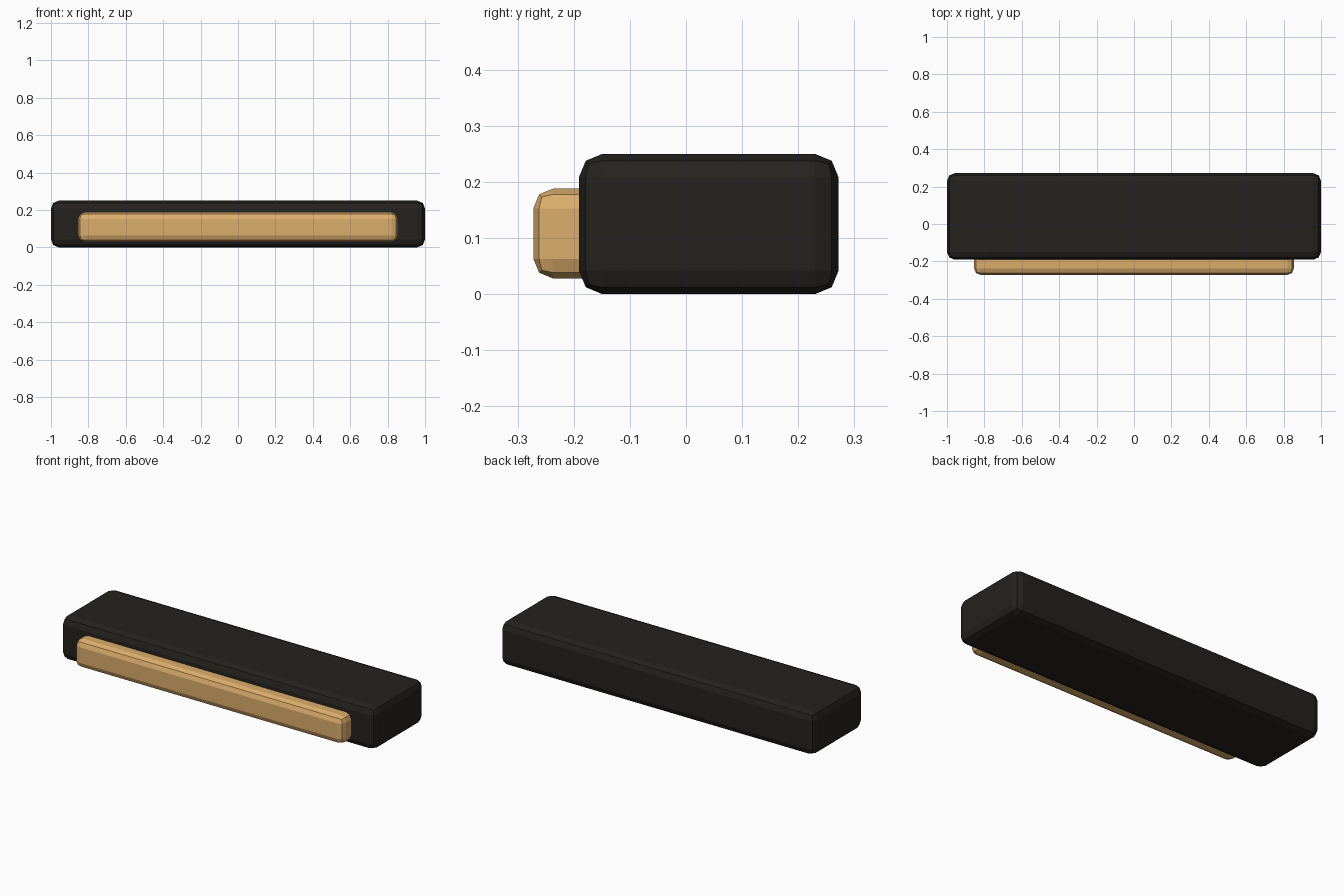
import bpy

if "Cube" in bpy.data.objects:
    bpy.data.objects.remove(bpy.data.objects["Cube"])


def material(name, color):
    mat = bpy.data.materials.new(name)
    mat.diffuse_color = color
    mat.use_nodes = True
    mat.node_tree.nodes["Principled BSDF"].inputs["Base Color"].default_value = mat.diffuse_color
    return mat


def rounded_box(name, low, high, bevel, mat):
    center = [(a + b) / 2 for a, b in zip(low, high)]
    size = [b - a for a, b in zip(low, high)]
    bpy.ops.mesh.primitive_cube_add(size=1, location=center)
    obj = bpy.context.object
    obj.name = name
    obj.scale = size
    bpy.ops.object.transform_apply(location=False, rotation=False, scale=True)
    mod = obj.modifiers.new("rounded_edges", 'BEVEL')
    mod.width = bevel
    mod.segments = 2
    obj.data.materials.append(mat)
    return obj


dark = material("dark_shell", (0.018, 0.016, 0.013, 1))
amber = material("warm_amber", (0.72, 0.42, 0.15, 1))

# Main dark housing
rounded_box("housing", (-1, -0.191, 0), (1, 0.272, 0.25), 0.042, dark)

# Light bar set into the front of the housing
rounded_box("front_bar", (-0.855, -0.272, 0.028), (0.855, -0.11, 0.188), 0.035, amber)
